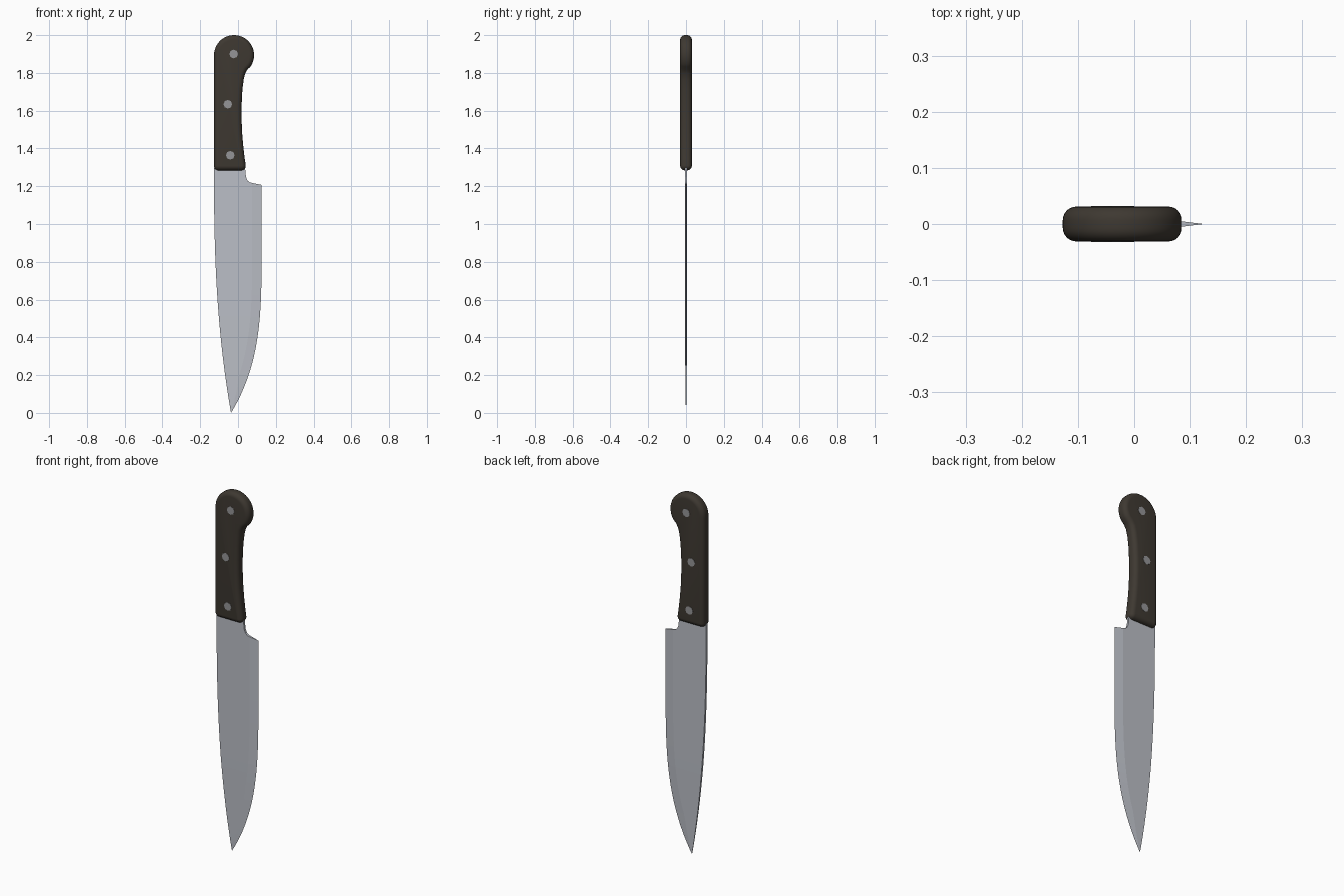
import bpy, bmesh, math

cube = bpy.data.objects.get("Cube")
if cube:
    bpy.data.objects.remove(cube, do_unlink=True)


def material(name, r, g, b, metallic=0.0):
    mat = bpy.data.materials.new(name)
    mat.use_nodes = True
    mat.diffuse_color = (r, g, b, 1)
    bsdf = mat.node_tree.nodes["Principled BSDF"]
    bsdf.inputs["Base Color"].default_value = (r, g, b, 1)
    bsdf.inputs["Metallic"].default_value = metallic
    return mat


def loft(name, rings, mat, smooth_angle=None):
    """Skin equal-sized closed rings of points and cap both ends."""
    bm = bmesh.new()
    loops = [[bm.verts.new(p) for p in ring] for ring in rings]
    for a, b in zip(loops, loops[1:]):
        for i in range(len(a)):
            j = (i + 1) % len(a)
            bm.faces.new((a[i], a[j], b[j], b[i]))
    bm.faces.new(loops[0])
    bm.faces.new(loops[-1])
    bmesh.ops.remove_doubles(bm, verts=bm.verts, dist=0.00005)
    bmesh.ops.recalc_face_normals(bm, faces=bm.faces)
    mesh = bpy.data.meshes.new(name)
    bm.to_mesh(mesh)
    bm.free()
    mesh.materials.append(mat)
    obj = bpy.data.objects.new(name, mesh)
    bpy.context.collection.objects.link(obj)
    if smooth_angle:
        bpy.ops.object.select_all(action='DESELECT')
        obj.select_set(True)
        bpy.context.view_layer.objects.active = obj
        bpy.ops.object.shade_smooth_by_angle(angle=math.radians(smooth_angle))
    return obj


def arc(cx, cz, radius, start, end, steps):
    angles = [math.radians(start + (end - start) * i / steps) for i in range(steps + 1)]
    return [(cx + radius * math.cos(a), cz + radius * math.sin(a)) for a in angles]


steel = material("blade steel", 0.50, 0.52, 0.57)
wood = material("dark brown handle", 0.048, 0.040, 0.031)
rivet_metal = material("rivet grey", 0.30, 0.30, 0.31)

# Blade: curved spine and belly, with a ground wedge along the cutting edge
BACK, EDGE, HEEL, THICK, GRIND = -0.127, 0.125, 1.207, 0.006, 0.05


def section(z, spine, edge, half, grind, edge_half):
    return [(spine, -half, z), (grind, -half, z), (edge, -edge_half, z),
            (edge, edge_half, z), (grind, half, z), (spine, half, z)]


def spine_at(z):
    return BACK + 0.09 * max(0, 1 - z / 1.28) ** 2.5


sections = []
STEPS = 24
for i in range(STEPS + 1):
    z = HEEL * (i / STEPS) ** 1.4
    spine = spine_at(z)
    edge = EDGE - 0.162 * max(0, 1 - z / 0.9) ** 3.4
    half = THICK * min(1, z / 0.5) ** 0.6
    grind = edge - min(GRIND, 0.4 * (edge - spine))
    sections.append(section(z, spine, edge, half, grind, 0))

# Blunt curved notch between the heel and the handle
for z, edge in [(1.214, 0.09), (1.22, 0.063), (1.23, 0.05), (1.25, 0.042), (1.30, 0.037)]:
    edge_half = THICK * min(1, (EDGE - edge) / GRIND)
    grind = min(EDGE - GRIND, edge - 0.005)
    sections.append(section(z, spine_at(z), edge, THICK, grind, edge_half))
loft("blade", sections, steel)

# Handle: rounded slab with a round pommel and a waisted grip
HALF, ROUND, BASE = 0.031, 0.024, 1.284
outline = arc(BACK + ROUND, BASE + ROUND, ROUND, 270, 180, 6)
outline += arc(-0.021, 1.894, 0.106, 180, -35, 30)
outline += [(0.05, 1.818), (0.038, 1.797), (0.03, 1.765), (0.023, 1.71), (0.019, 1.63),
            (0.019, 1.55), (0.022, 1.48), (0.028, 1.41), (0.035, 1.35)]
outline += arc(0.041 - ROUND, BASE + ROUND, ROUND, 8, -90, 6)


def inset(points, distance):
    result = []
    for i, (x, z) in enumerate(points):
        ax, az = points[i - 1]
        bx, bz = points[(i + 1) % len(points)]
        length = math.hypot(bx - ax, bz - az)
        result.append((x + distance * (bz - az) / length,
                       z - distance * (bx - ax) / length))
    return result


rings = []
BEVEL = 6
for side in (-1, 1):
    for i in range(BEVEL + 1):
        k = BEVEL - i if side < 0 else i
        a = math.pi / 2 * k / BEVEL
        y = side * (HALF - ROUND + ROUND * math.sin(a))
        rings.append([(x, y, z) for x, z in inset(outline, ROUND * (1 - math.cos(a)))])
loft("handle", rings, wood, 40)

# Rivets: pins running through the handle, just proud of both faces
for name, x, z in [("upper_rivet", -0.023, 1.9), ("middle_rivet", -0.054, 1.634),
                   ("lower_rivet", -0.041, 1.364)]:
    ends = [[(px, y, pz) for px, pz in arc(x, z, 0.023, 0, 315, 7)]
            for y in (-0.0325, 0.0325)]
    loft(name, ends, rivet_metal)
